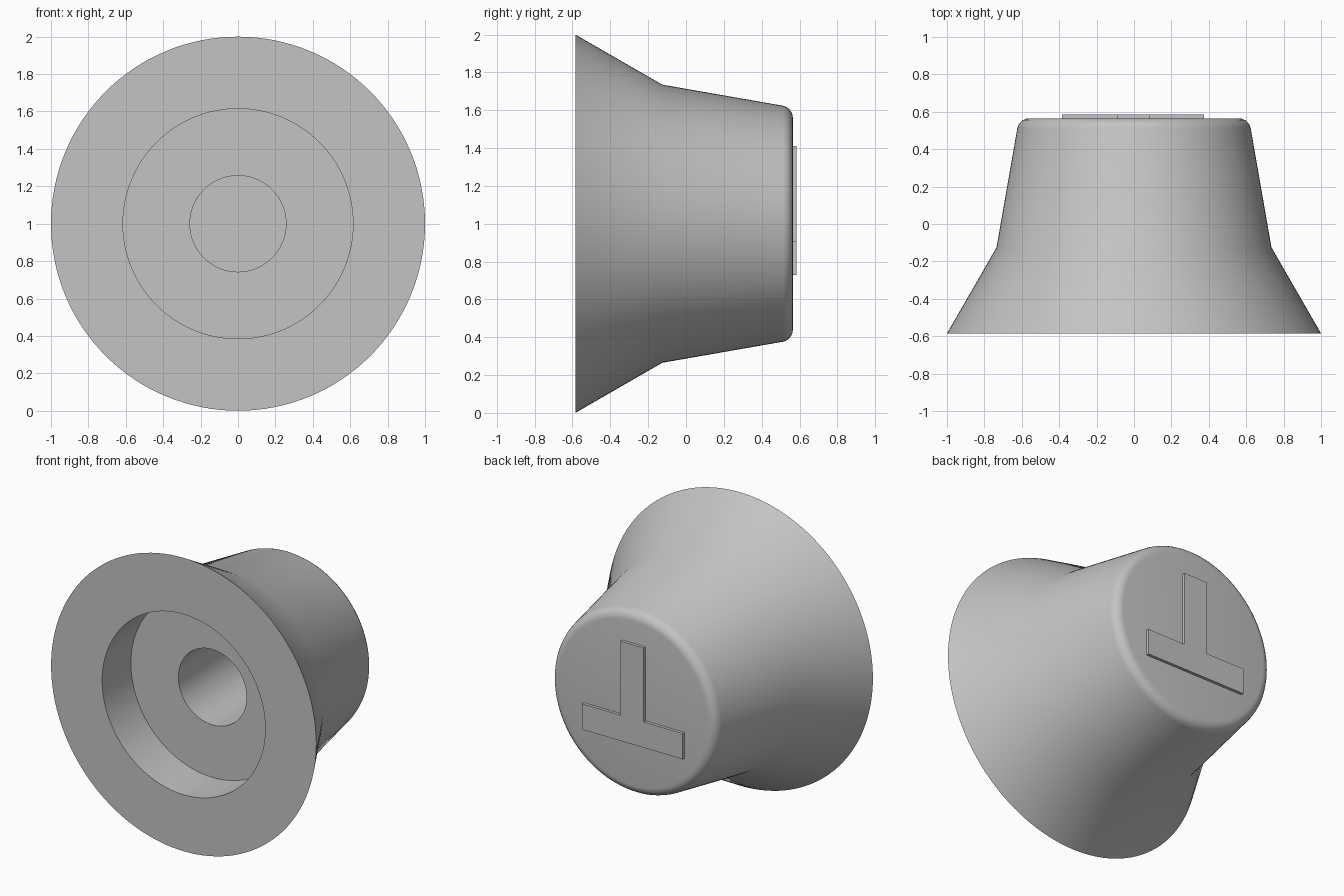
import bpy, bmesh, math
from mathutils import Vector

cube = bpy.data.objects.get("Cube")
if cube:
    bpy.data.objects.remove(cube)

# Single grey plastic
grey = bpy.data.materials.new("grey_plastic")
colour = (0.55, 0.55, 0.55, 1)
grey.diffuse_color = colour
grey.use_nodes = True
grey.node_tree.nodes["Principled BSDF"].inputs["Base Color"].default_value = colour

CENTRE = Vector((0, 0, 1))


def finish(name, bm, smooth):
    bmesh.ops.recalc_face_normals(bm, faces=bm.faces)
    mesh = bpy.data.meshes.new(name)
    bm.to_mesh(mesh)
    bm.free()
    mesh.materials.append(grey)
    obj = bpy.data.objects.new(name, mesh)
    bpy.context.collection.objects.link(obj)
    if smooth:
        bpy.ops.object.select_all(action='DESELECT')
        obj.select_set(True)
        bpy.context.view_layer.objects.active = obj
        bpy.ops.object.shade_smooth_by_angle(angle=math.radians(30))
    return obj


def lathe(name, profile, steps=128):
    """Turn a (radius, y) profile around the knob's axis."""
    bm = bmesh.new()
    verts = [bm.verts.new((r, y, 1)) for r, y in profile]
    edges = [bm.edges.new(pair) for pair in zip(verts, verts[1:])]
    bmesh.ops.spin(bm, geom=verts + edges, cent=CENTRE, axis=(0, 1, 0),
                   angle=math.tau, steps=steps, use_duplicate=False)
    bmesh.ops.remove_doubles(bm, verts=bm.verts, dist=0.0005)
    return finish(name, bm, True)


# Knob body: shaft hole, front recess, flared skirt, tapered grip, rounded back
fillet = [(0.56 + 0.065 * math.cos(a), 0.5 + 0.065 * math.sin(a))
          for a in (math.radians(10 + 16 * i) for i in range(6))]
lathe("knob_body", [
    (0, 0.4), (0.257, 0.4), (0.257, -0.275),
    (0.615, -0.275), (0.615, -0.585),
    (1, -0.585), (0.735, -0.125),
    *fillet, (0, 0.565)])

# Raised pointer mark on the back: a stem standing on a crossbar
outline = [(-0.385, 0.73), (0.375, 0.73), (0.375, 0.905), (0.085, 0.905),
           (0.085, 1.41), (-0.09, 1.41), (-0.09, 0.905), (-0.385, 0.905)]
bm = bmesh.new()
face = bm.faces.new([bm.verts.new((x, 0.56, z)) for x, z in outline])
result = bmesh.ops.extrude_face_region(bm, geom=[face], use_keep_orig=True)
top = [g for g in result["geom"] if isinstance(g, bmesh.types.BMVert)]
bmesh.ops.translate(bm, verts=top, vec=(0, 0.025, 0))
finish("pointer_mark", bm, False)
